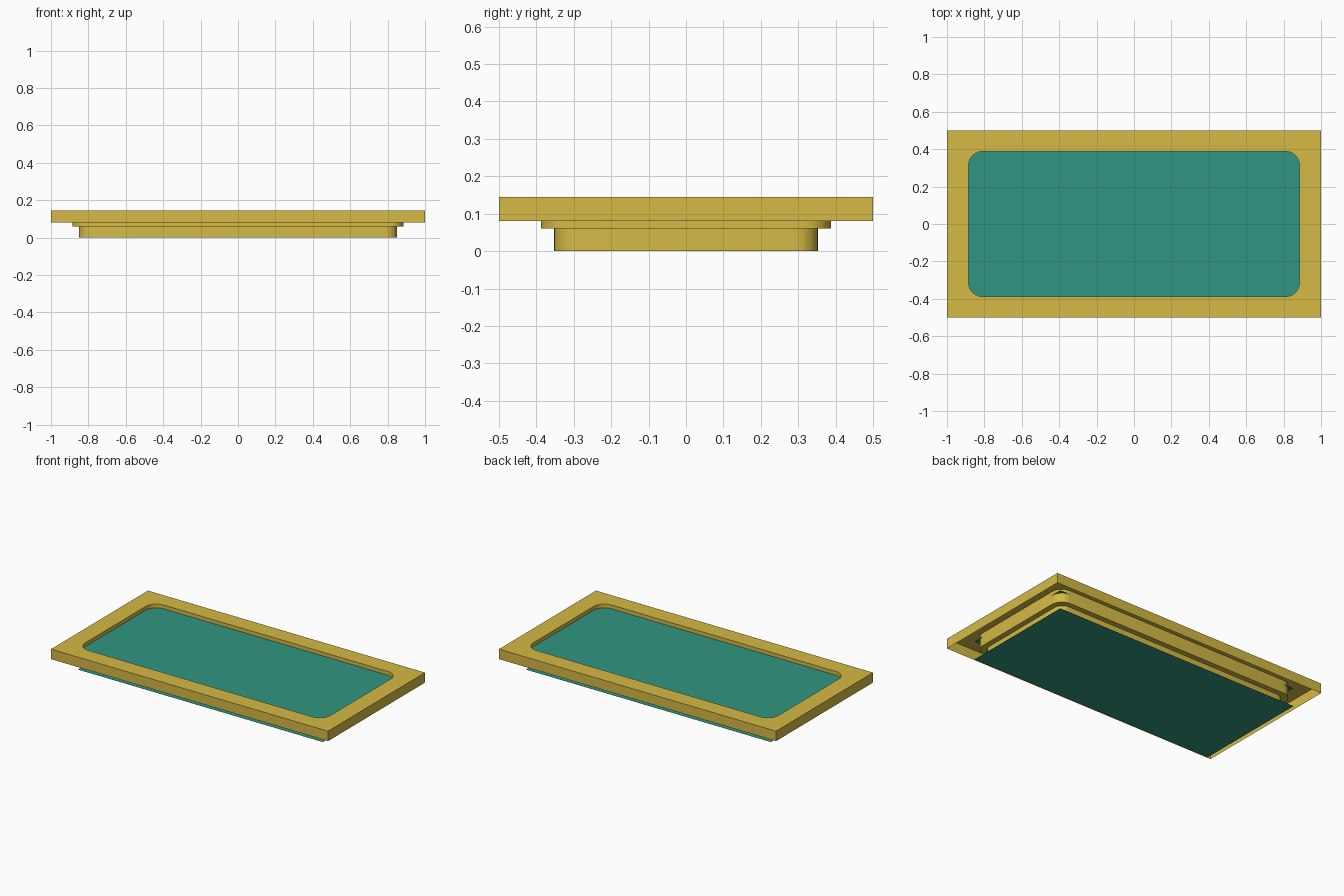
import bpy, bmesh
from math import cos, sin, pi

if "Cube" in bpy.data.objects:
    bpy.data.objects.remove(bpy.data.objects["Cube"])

SEG = 6  # segments per rounded corner


def material(name, color):
    m = bpy.data.materials.new(name)
    m.diffuse_color = color
    m.use_nodes = True
    m.node_tree.nodes["Principled BSDF"].inputs["Base Color"].default_value = m.diffuse_color
    return m


def finish(name, bm, mat):
    me = bpy.data.meshes.new(name)
    bm.to_mesh(me)
    bm.free()
    me.materials.append(mat)
    ob = bpy.data.objects.new(name, me)
    bpy.context.collection.objects.link(ob)
    return ob


def rect(bm, hx, hy, z):
    return [bm.verts.new((sx * hx, sy * hy, z))
            for sx, sy in ((1, 1), (-1, 1), (-1, -1), (1, -1))]


def rounded(bm, hx, hy, r, z):
    loop = []
    for i, (sx, sy) in enumerate(((1, 1), (-1, 1), (-1, -1), (1, -1))):
        for k in range(SEG + 1):
            a = (i + k / SEG) * pi / 2
            loop.append(bm.verts.new((sx * (hx - r) + r * cos(a),
                                      sy * (hy - r) + r * sin(a), z)))
    return loop


def band(bm, a, b):
    n = len(a)
    return [bm.faces.new((a[i], a[(i + 1) % n], b[(i + 1) % n], b[i])) for i in range(n)]


gold = material("gold", (0.66, 0.49, 0.06, 1))
green = material("green", (0.03, 0.30, 0.22, 1))

# Frame: open-bottomed shell with outer skirt, top rim and stepped rounded well
bm = bmesh.new()
skirt = rect(bm, 1.0, 0.5, 0.08)
top = rect(bm, 1.0, 0.5, 0.145)
band(bm, skirt, top)
lip = rounded(bm, 0.885, 0.388, 0.075, 0.145)
n = len(lip)
for i in range(4):
    s = i * (SEG + 1)
    for k in range(SEG):  # fan around each corner
        bm.faces.new((top[i], lip[s + k + 1], lip[s + k]))
    bm.faces.new((top[i], top[(i + 1) % 4], lip[(s + SEG + 1) % n], lip[s + SEG]))
step_out = rounded(bm, 0.885, 0.388, 0.075, 0.06)
step_in = rounded(bm, 0.85, 0.353, 0.06, 0.06)
foot = rounded(bm, 0.85, 0.353, 0.06, 0.0)
for a, b in ((lip, step_out), (step_out, step_in), (step_in, foot)):
    band(bm, a, b)
bmesh.ops.recalc_face_normals(bm, faces=bm.faces)
# Rim must face up
bm.normal_update()
if max(bm.faces, key=lambda f: f.calc_center_median().z).normal.z < 0:
    bmesh.ops.reverse_faces(bm, faces=bm.faces)
frame = finish("frame", bm, gold)

# Two flat panes: one just below the rim, one at the base
for name, z in (("upper_pane", 0.12), ("base_pane", 0.0)):
    bm = bmesh.new()
    bm.faces.new(rect(bm, 0.885, 0.388, z))
    finish(name, bm, green)

# Smooth rounded corners, sharp steps
bpy.context.view_layer.objects.active = frame
frame.select_set(True)
bpy.ops.object.shade_smooth_by_angle(angle=pi / 6)
